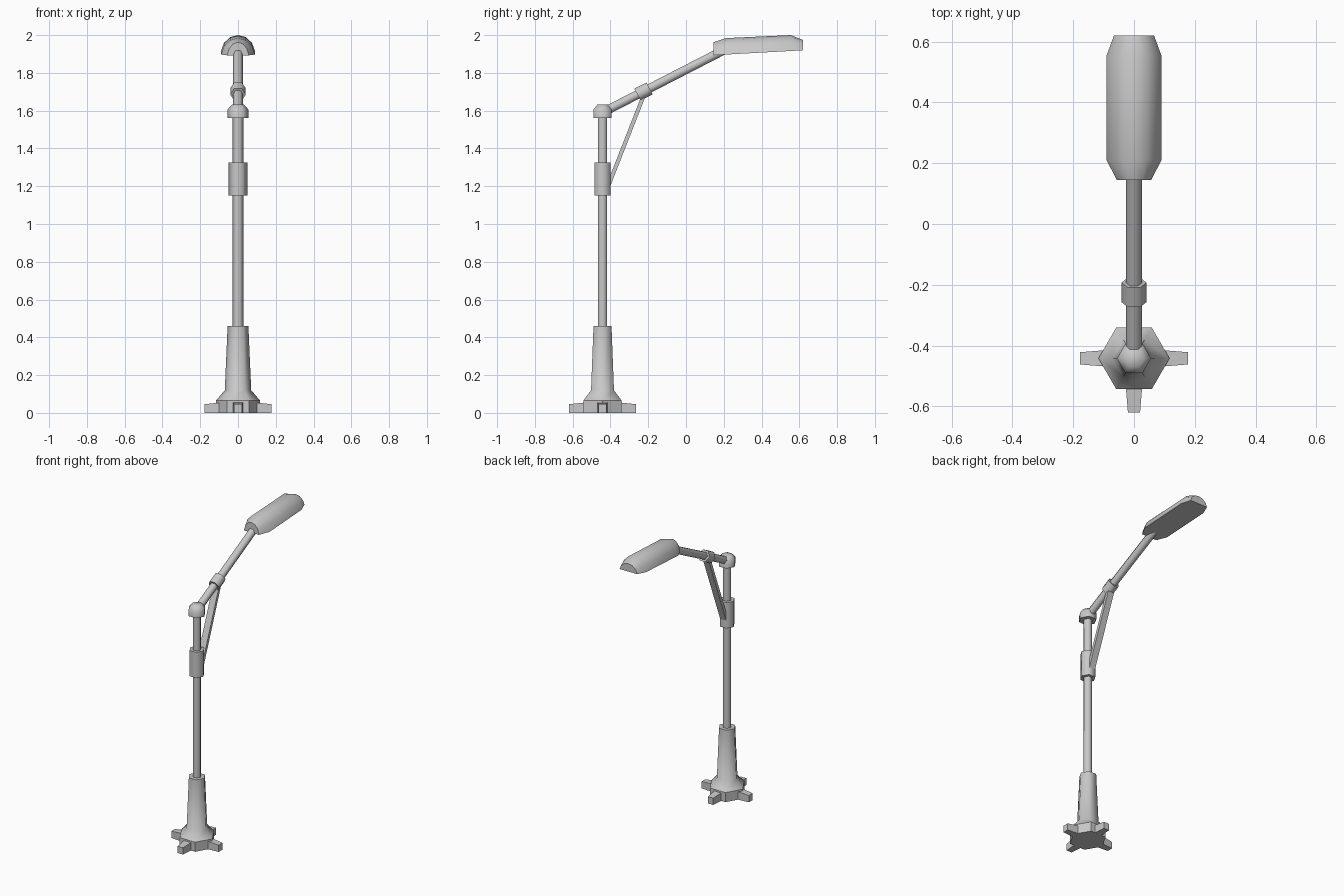
import bpy, bmesh, math
from mathutils import Matrix, Vector

cube = bpy.data.objects.get("Cube")
if cube:
    bpy.data.objects.remove(cube, do_unlink=True)

grey = bpy.data.materials.new("light_grey_metal")
grey.use_nodes = True
GREY = (0.58, 0.58, 0.58, 1)
grey.diffuse_color = GREY
grey.node_tree.nodes["Principled BSDF"].inputs["Base Color"].default_value = GREY

POST_Y = -0.442
POST = Vector((0, POST_Y, 0))


def loft(name, rings, smooth=0, matrix=None):
    """Skin a list of equal-length point rings and close both ends."""
    bm = bmesh.new()
    loops = [[bm.verts.new(p) for p in ring] for ring in rings]
    count = len(loops[0])
    for low, high in zip(loops, loops[1:]):
        for i in range(count):
            j = (i + 1) % count
            bm.faces.new((low[i], low[j], high[j], high[i]))
    bm.faces.new(loops[0][::-1])
    bm.faces.new(loops[-1])
    bmesh.ops.recalc_face_normals(bm, faces=bm.faces)
    mesh = bpy.data.meshes.new(name)
    bm.to_mesh(mesh)
    bm.free()
    mesh.materials.append(grey)
    obj = bpy.data.objects.new(name, mesh)
    bpy.context.collection.objects.link(obj)
    if matrix:
        mesh.transform(matrix)
    if smooth:
        bpy.ops.object.select_all(action='DESELECT')
        obj.select_set(True)
        bpy.context.view_layer.objects.active = obj
        bpy.ops.object.shade_smooth_by_angle(angle=math.radians(smooth))
    return obj


def hexagon(radius, z):
    return [(radius * math.cos(i * math.pi / 3), radius * math.sin(i * math.pi / 3), z)
            for i in range(6)]


def rectangle(wide, deep, z):
    return [(x * wide / 2, y * deep / 2, z) for x, y in ((-1, -1), (1, -1), (1, 1), (-1, 1))]


def turned(name, profile, smooth=62):
    """Six-sided upright part on the post axis, from (radius, height) pairs."""
    return loft(name, [hexagon(r, z) for r, z in profile], smooth, Matrix.Translation(POST))


def along(start, end):
    """Matrix that lays the local z axis from start towards end in the yz plane."""
    d = end - start
    return Matrix.Translation(start) @ Matrix.Rotation(math.atan2(-d.y, d.z), 4, 'X')


# Post, from the ground up
turned("base_plate", [(0.117, 0), (0.117, 0.065)], smooth=0)
turned("base_cone", [(0.117, 0.065), (0.07, 0.12), (0.055, 0.46)])
turned("pole", [(0.028, 0.44), (0.028, 1.58)])
turned("brace_sleeve", [(0.049, 1.15), (0.049, 1.325)])
turned("post_cap", [(0.056, 1.56), (0.056, 1.605), (0.032, 1.632)])

# Four tapered feet, pointing outward
for i, side in enumerate(("left", "back", "right", "front")):
    rings = []
    for reach, half, top in ((0.08, 0.028, 0.056), (0.178, 0.02, 0.046)):
        rings.append([(reach, -half, 0), (reach, half, 0), (reach, half, top), (reach, -half, top)])
    loft("foot_" + side, rings, 0,
         Matrix.Translation(POST) @ Matrix.Rotation(i * math.pi / 2, 4, 'Z'))

# Sloping arm with its collar
arm_start = Vector((0, POST_Y, 1.59))
arm_end = Vector((0, 0.2, 1.92))
arm_axis = along(arm_start, arm_end)
arm_length = (arm_end - arm_start).length
loft("arm", [hexagon(0.027, 0), hexagon(0.027, arm_length)], 62, arm_axis)
loft("arm_collar", [hexagon(0.041, 0.208), hexagon(0.041, 0.28)], 62, arm_axis)

# Flat diagonal brace from the sleeve to the collar
brace_start = Vector((0, POST_Y + 0.03, 1.2))
brace_end = Vector((0, -0.222, 1.685))
brace_length = (brace_end - brace_start).length
loft("brace", [rectangle(0.045, 0.021, 0), rectangle(0.045, 0.021, brace_length)], 0,
     along(brace_start, brace_end))

# Domed lamp head with a flat underside and drawn-in ends
half_section = [(1, 0), (0.83, 0.5), (0.46, 0.88)]
section = half_section + [(0, 1)] + [(-x, z) for x, z in reversed(half_section)]
stations = [(0.145, 0.057, 0.069, 1.893), (0.21, 0.09, 0.087, 1.897),
            (0.555, 0.09, 0.084, 1.916), (0.62, 0.066, 0.054, 1.92)]
loft("lamp_head", [[(x * w, y, base + z * h) for x, z in section]
                   for y, w, h, base in stations], 50)
